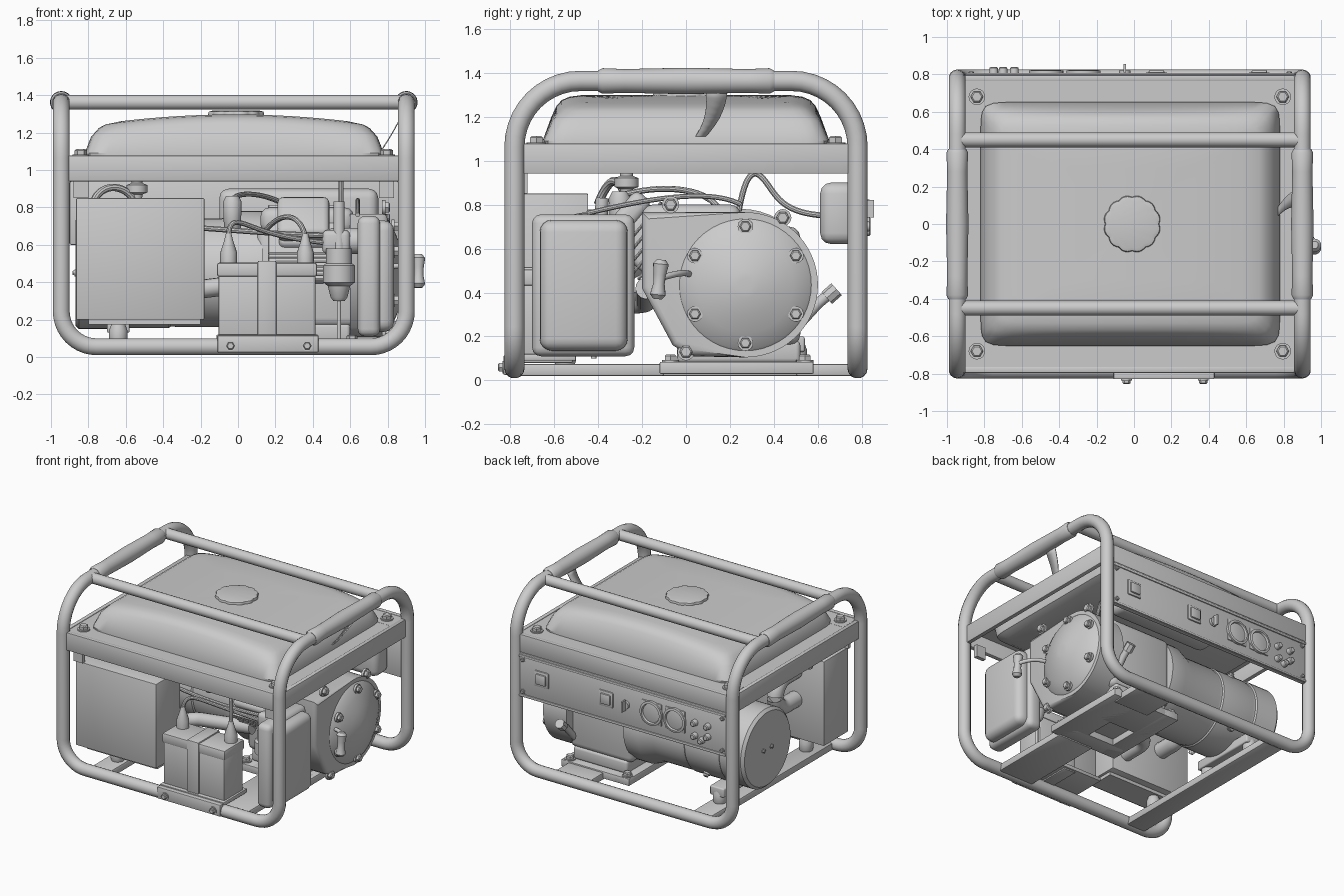
import bpy, bmesh, math
from mathutils import Vector, Matrix

if "Cube" in bpy.data.objects:
    bpy.data.objects.remove(bpy.data.objects["Cube"])

AX = {'X': Vector((1, 0, 0)), 'Y': Vector((0, 1, 0)), 'Z': Vector((0, 0, 1))}

def finish(name, bm, mat=None):
    bmesh.ops.recalc_face_normals(bm, faces=bm.faces)
    me = bpy.data.meshes.new(name)
    bm.to_mesh(me); bm.free()
    ob = bpy.data.objects.new(name, me)
    if mat: ob.matrix_world = mat
    bpy.context.collection.objects.link(ob)
    return ob

def box(name, lo, hi, bev=0, seg=3, mat=None):
    bm = bmesh.new()
    lo, hi = Vector(lo), Vector(hi)
    bmesh.ops.create_cube(bm, size=1, matrix=Matrix.Translation((lo + hi) / 2) @ Matrix.Diagonal((hi - lo).to_4d()))
    if bev: bmesh.ops.bevel(bm, geom=bm.edges[:], offset=bev, segments=seg, profile=.5, affect='EDGES')
    return finish(name, bm, mat)

def lathe(name, prof, origin, axis, n=32):
    """prof: (distance along axis, radius) pairs, capped at both ends"""
    bm = bmesh.new()
    rings = [[bm.verts.new((r * math.cos(2 * math.pi * i / n), r * math.sin(2 * math.pi * i / n), d)) for i in range(n)] for d, r in prof]
    for a, b in zip(rings, rings[1:]):
        for i in range(n): bm.faces.new((a[i], a[(i + 1) % n], b[(i + 1) % n], b[i]))
    bm.faces.new(rings[0]); bm.faces.new(rings[-1])
    q = Vector(axis).to_track_quat('Z', 'Y').to_matrix().to_4x4()
    return finish(name, bm, Matrix.Translation(origin) @ q)

def cyl(name, a, b, r, r2=None, n=32):
    a, b = Vector(a), Vector(b)
    return lathe(name, [(0, r), ((b - a).length, r2 or r)], a, b - a, n)

def bolt(p, axis, r=.03):
    lathe('bolt_washer', [(-.01, r * 1.3), (r * .25, r * 1.3)], p, axis, 20)
    lathe('bolt_head', [(-.01, r), (r * .9, r), (r * 1.1, r * .75)], p, axis, 6)

def prism(name, outline, x0, x1, bev):
    """(y, z) outline extruded along x with a rounded outer rim"""
    bm = bmesh.new()
    a = [bm.verts.new((x0, y, z)) for y, z in outline]
    b = [bm.verts.new((x1, y, z)) for y, z in outline]
    bm.faces.new(a); cap = bm.faces.new(b)
    for i in range(len(a)):
        j = (i + 1) % len(a)
        bm.faces.new((a[i], a[j], b[j], b[i]))
    bmesh.ops.bevel(bm, geom=cap.edges[:], offset=bev, segments=3, profile=.5, affect='EDGES')
    return finish(name, bm)

def tube(name, pts, r, fil=0, cyclic=False, smooth=False, res=5):
    """round tube along a path; corners filleted, or a smooth spline"""
    pts = [Vector(p) for p in pts]
    out, n = [], len(pts)
    for i, p in enumerate(pts):
        if not fil or (not cyclic and i in (0, n - 1)):
            out.append(p); continue
        f = fil[i % len(fil)] if isinstance(fil, list) else fil
        a = p + (pts[i - 1] - p).normalized() * f
        b = p + (pts[(i + 1) % n] - p).normalized() * f
        for k in range(11):
            t = math.pi / 2 * k / 10
            out.append(p + (a - p) * (1 - math.sin(t)) + (b - p) * (1 - math.cos(t)))
    cu = bpy.data.curves.new(name, 'CURVE')
    cu.dimensions = '3D'; cu.bevel_depth = r; cu.bevel_resolution = res; cu.use_fill_caps = True
    s = cu.splines.new('NURBS' if smooth else 'POLY')
    s.points.add(len(out) - 1)
    for q, v in zip(s.points, out): q.co = (*v, 1)
    s.use_cyclic_u = cyclic
    if smooth: s.use_endpoint_u = True; s.order_u = min(4, len(out)); s.resolution_u = 8
    tmp = bpy.data.objects.new(name + '_path', cu)
    bpy.context.collection.objects.link(tmp)
    me = bpy.data.meshes.new_from_object(tmp.evaluated_get(bpy.context.evaluated_depsgraph_get()))
    bpy.data.objects.remove(tmp)
    ob = bpy.data.objects.new(name, me)
    bpy.context.collection.objects.link(ob)
    return ob

# Tubular frame: one closed loop, top rails, grips
L, R, Y, T, B = -.945, .9, .78, 1.362, .055
tube('frame_loop', [(L, Y, T), (L, -Y, T), (L, -Y, B), (R, -Y, B), (R, -Y, T), (R, Y, T), (R, Y, B), (L, Y, B)],
     .046, [.3, .3, .19, .19, .3, .3, .19, .19], True)
for y in (-.45, .45):
    tube('top_rail', [(L, y, T), (R, y, T)], .04)
for x in (L, R):
    lathe('carry_grip', [(0, .048), (.02, .058), (.12, .054), (.4, .06), (.68, .054), (.78, .058), (.8, .048)], (x, -.4, T), AX['Y'])

# Upper rim: four walls between the uprights and a flange round the tank
for s in (-1, 1):
    box('rim_wall_long', (-.935, s * .78 - .017, .94), (.89, s * .78 + .017, 1.078), .006, 2)
    box('rim_flange_long', (-.92, min(s * .78, s * .6), 1.055), (.88, max(s * .78, s * .6), 1.074))
for x, inner in ((-.94, -.78), (.895, .74)):
    box('rim_wall_side', (x - .017, -.775, .94), (x + .017, .775, 1.078), .006, 2)
    box('rim_flange_side', (min(x, inner), -.77, 1.055), (max(x, inner), .77, 1.073))
for x in (-.84, .795):
    for y in (-.68, .68): bolt((x, y, 1.074), AX['Z'], .034)
    box('rim_bracket', (x - .04, -.75, .85), (x + .04, -.72, .945))

# Fuel tank: stacked rounded rectangles with an arched top
bm = bmesh.new()
N, rings = 160, []
for z, hx, hy, arch in ((.955, .74, .58, 0), (.98, .79, .63, 0), (1.09, .80, .652, 0), (1.2, .765, .612, .02), (1.25, .745, .588, .05),
                        (1.275, .725, .565, .055), (1.29, .69, .53, .055), (1.297, .6, .48, .055), (1.297, .35, .3, .055), (1.297, .1, .1, .055)):
    ring = []
    for i in range(N):
        a = 2 * math.pi * i / N
        c, s = math.cos(a), math.sin(a)
        k = (abs(c) ** 20 + abs(s) ** 20) ** (-1 / 20)
        ring.append(bm.verts.new((-.02 + hx * c * k, hy * s * k, z - arch * (hx * c * k / .75) ** 2)))
    rings.append(ring)
for a, b in zip(rings, rings[1:]):
    for i in range(N): bm.faces.new((a[i], a[(i + 1) % N], b[(i + 1) % N], b[i]))
bm.faces.new(rings[0]); bm.faces.new(rings[-1])
finish('fuel_tank', bm)
cap = lathe('fuel_cap', [(0, .148), (.02, .152), (.032, .148), (.037, .13)], (-.01, 0, 1.28), AX['Z'], 72)
for v in cap.data.vertices:
    k = .95 + .06 * abs(math.sin(6 * math.atan2(v.co.y, v.co.x)))
    v.co.x *= k; v.co.y *= k

# Warning tag hanging from the right grip
bm = bmesh.new()
tag = [[bm.verts.new((.89 - .13 * t, .14 + d - .09 * t * t, 1.33 - .24 * t ** .8)) for d in (-.05 + .03 * t, .05 - .03 * t)]
       for t in [k / 8 for k in range(9)]]
for a, b in zip(tag, tag[1:]): bm.faces.new((a[0], a[1], b[1], b[0]))
finish('hang_tag', bm).modifiers.new('thick', 'SOLIDIFY').thickness = .006

# Rear control panel
box('panel_plate', (-.9, .77, .6), (.86, .8, .94), .008, 2)
for z in (.615, .918): box('panel_lip', (-.9, .785, z - .01), (.86, .808, z + .01), .005, 2)
box('panel_housing', (-.1, .61, .62), (.75, .78, .9), .05)
for x in (.67, .12):
    box('switch_frame', (x - .06, .79, .72), (x + .06, .81, .84), .008, 2)
    box('switch_rocker', (x - .042, .8, .74), (x + .042, .822, .82), .008, 2)
cyl('key_barrel', (-.05, .79, .78), (-.05, .82, .78), .03)
box('key', (-.056, .81, .74), (-.044, .855, .82))
for x in (-.27, -.47):
    box('socket_flange', (x - .085, .79, .69), (x + .085, .808, .86), .008, 2)
    lathe('socket_ring', [(0, .092), (.025, .092), (.028, .075), (.012, .07)], (x, .795, .775), AX['Y'])
for x, z in ((-.64, .8), (-.75, .8), (-.64, .7), (-.7, .68), (-.75, .72)):
    lathe('panel_knob', [(0, .025), (.04, .022), (.045, .015)], (x, .795, z), AX['Y'], 16)
for x in (-.87, .83):
    for z in (.645, .89): bolt((x, .8, z), AX['Y'], .014)

# Base cross members, engine plate with an opening, and feet
for y0, y1 in ((-.77, -.1), (.5, .77)): box('engine_crossbar', (.3, y0, .02), (.6, y1, .075), .01, 2)
box('alternator_crossbar', (-.73, -.77, .02), (-.57, .77, .075), .01, 2)
for x0, x1 in ((.08, .21), (.43, .66)): box('mount_plate_side', (x0, -.12, .03), (x1, .58, .085), .006, 2)
for y0, y1 in ((-.12, .02), (.25, .58)): box('mount_plate_end', (.1, y0, .03), (.64, y1, .085), .006, 2)
for x in (.12, .61):
    for y in (-.07, .54): bolt((x, y, .085), AX['Z'])
for y in (-.55, .05, .5):
    lathe('rubber_foot', [(0, .04), (.03, .05), (.08, .05), (.12, .035)], (-.64, y, .06), AX['Z'])
    bolt((-.64, y, .17), AX['Z'], .025)
box('alternator_foot', (-.7, .0, .13), (-.58, .54, .2), .01)

# Alternator body
C = (-.87, .25, .45)
lathe('alternator', [(0, .28), (.02, .3), (.2, .3), (.21, .292), (.23, .292), (.24, .295), (.5, .295), (.51, .287), (.53, .287),
                     (.54, .29), (.78, .29), (.88, .33), (1.0, .33)], C, AX['X'], 48)
for a in range(4):
    t = math.pi * (a / 2 + .25)
    bolt((-.5, C[1] + .3 * math.cos(t), C[2] + .3 * math.sin(t)), (0, math.cos(t), math.sin(t)), .02)
for y in (.2, .3): bolt((-.87, y, .45), -AX['X'], .014)

# Engine block, inclined finned barrel and rocker cover
box('crankcase', (.1, -.05, .16), (.64, .52, .7), .05)
box('crankcase_foot', (.14, -.04, .08), (.6, .52, .18), .02)
tilt = Matrix.Translation((.35, .02, .48)) @ Matrix.Rotation(math.radians(50), 4, 'X')
box('cylinder_barrel', (-.13, -.13, 0), (.13, .13, .36), .03, mat=tilt)
for k in range(7):
    z = .09 + k * .036
    box('cooling_fin', (-.19, -.17, z), (.19, .17, z + .014), .005, 1, mat=tilt)
box('rocker_cover', (-.14, -.12, .34), (.14, .14, .44), .035, mat=tilt)
box('engine_shroud', (.12, -.2, .66), (.62, .25, .8), .05)
lathe('spark_boot', [(0, .03), (.02, .045), (.16, .05), (.19, .035)], (-.03, -.3, .67), AX['Z'])

# Recoil starter: cover, dome, ring of bolts, pull handle
cy, cz, rr = .27, .435, .33
arc = [(cy + rr * math.cos(math.radians(a)), cz + rr * math.sin(math.radians(a))) for a in range(90, -91, -6)]
prism('recoil_cover', arc + [(.02, .11), (-.06, .16), (-.2, .42), (-.2, .765)], .6, .8, .03)
lathe('recoil_dome', [(0, .305), (.015, .29), (.05, .22), (.08, .14), (.1, .06), (.102, .03)], (.795, cy, cz), AX['X'], 48)
for a in range(6):
    t = math.radians(30 + 60 * a)
    bolt((.83, cy + .265 * math.cos(t), cz + .265 * math.sin(t)), AX['X'], .027)
for y, z in ((-.07, .8), (.44, .74), (0, .13)): bolt((.78, y, z), AX['X'], .03)
tube('pull_rope', [(.8, .02, .48), (.9, 0, .5), (.965, -.1, .47)], .014, smooth=True)
lathe('pull_handle', [(0, .02), (.02, .036), (.07, .026), (.11, .028), (.16, .036), (.18, .02)], (.965, -.13, .37), (0, .1, 1), 16)
tube('oil_filler', [(.6, .5, .24), (.6, .6, .35), (.6, .66, .4)], .025)
cyl('oil_filler_cap', (.6, .64, .375), (.6, .685, .415), .036, n=8)

# Air cleaner box
box('air_box', (.64, -.70, .11), (.76, -.235, .755), .04)
box('air_box_cover', (.7, -.665, .135), (.835, -.265, .73), .055, 4)
cyl('intake_duct', (.66, -.35, .62), (.5, -.3, .62), .07)

# Carburettor, bowl and fuel tap
lathe('fuel_bowl', [(0, .03), (.02, .045), (.08, .06), (.1, .085), (.19, .085), (.2, .07), (.28, .07)], (.54, -.42, .3), AX['Z'])
cyl('carb_throat', (.54, -.4, .55), (.54, -.38, .83), .03)
box('carb_body', (.45, -.42, .55), (.6, -.25, .68), .03)
cyl('drain_rod', (.54, -.42, .1), (.54, -.42, .31), .012, n=12)
lathe('fuel_tap', [(0, .02), (.07, .03), (.08, .055), (.12, .055), (.13, .03), (.18, .03)], (-.54, -.27, .8), AX['Z'])

# Silencer and exhaust pipe
box('silencer_box', (-.865, -.74, .2), (-.18, -.445, .85), .006, 2)
box('silencer_bracket', (-.8, -.7, .175), (-.2, -.5, .205))
tube('exhaust_pipe', [(-.62, -.45, .5), (-.62, -.2, .5), (-.62, -.2, .72), (-.62, -.46, .72)], .06, .12)
tube('exhaust_manifold', [(-.3, -.45, .35), (-.3, -.18, .35), (.25, -.18, .42)], .05, .12)

# Battery, tray and strap
box('battery', (-.105, -.76, .1), (.415, -.53, .47), .012, 2)
box('battery_lid', (-.112, -.767, .43), (.422, -.523, .505), .012, 2)
box('battery_strap', (.105, -.776, .08), (.205, -.514, .515), .008, 2)
box('battery_tray', (-.115, -.79, .09), (.43, -.5, .12), .006, 2)
box('battery_tray_front', (-.11, -.83, .025), (.43, -.79, .115), .006, 2)
for x in (-.04, .37): bolt((x, -.83, .06), -AX['Y'], .022)
for x in (-.05, .36): lathe('battery_terminal', [(0, .045), (.06, .045), (.12, .025), (.16, .015)], (x, -.6, .5), AX['Z'], 16)

# Cables and hoses
for name, pts, r in (
        ('battery_lead_a', [(-.05, -.6, .64), (-.05, -.58, .75), (.05, -.5, .7), (.3, -.4, .62), (.6, -.38, .6)], .014),
        ('battery_lead_b', [(.36, -.6, .64), (.34, -.56, .75), (.25, -.45, .8), (.15, -.3, .68)], .014),
        ('throttle_cable', [(-.2, -.42, .69), (.1, -.45, .67), (.4, -.4, .64), (.71, -.35, .65)], .015),
        ('spark_lead', [(-.03, -.3, .84), (0, -.1, .9), (.2, .1, .87), (.3, .15, .78)], .014),
        ('fuel_hose', [(-.54, -.27, .81), (-.6, -.3, .95), (-.76, -.35, .93), (-.78, -.4, .8)], .02),
        ('governor_rod', [(.64, -.45, .76), (.64, -.2, .82), (.64, .1, .88), (.64, .25, .8)], .012),
        ('panel_wire', [(.55, .24, .77), (.55, .28, 1.0), (.55, .38, .9), (.55, .45, .76), (.55, .63, .75)], .014)):
    tube(name, pts, r, smooth=True, res=3)

# Smooth shading with sharp edges kept
obs = [o for o in bpy.context.collection.objects if o.type == 'MESH']
for o in obs: o.select_set(True)
bpy.context.view_layer.objects.active = obs[0]
bpy.ops.object.shade_smooth_by_angle(angle=math.radians(35))
